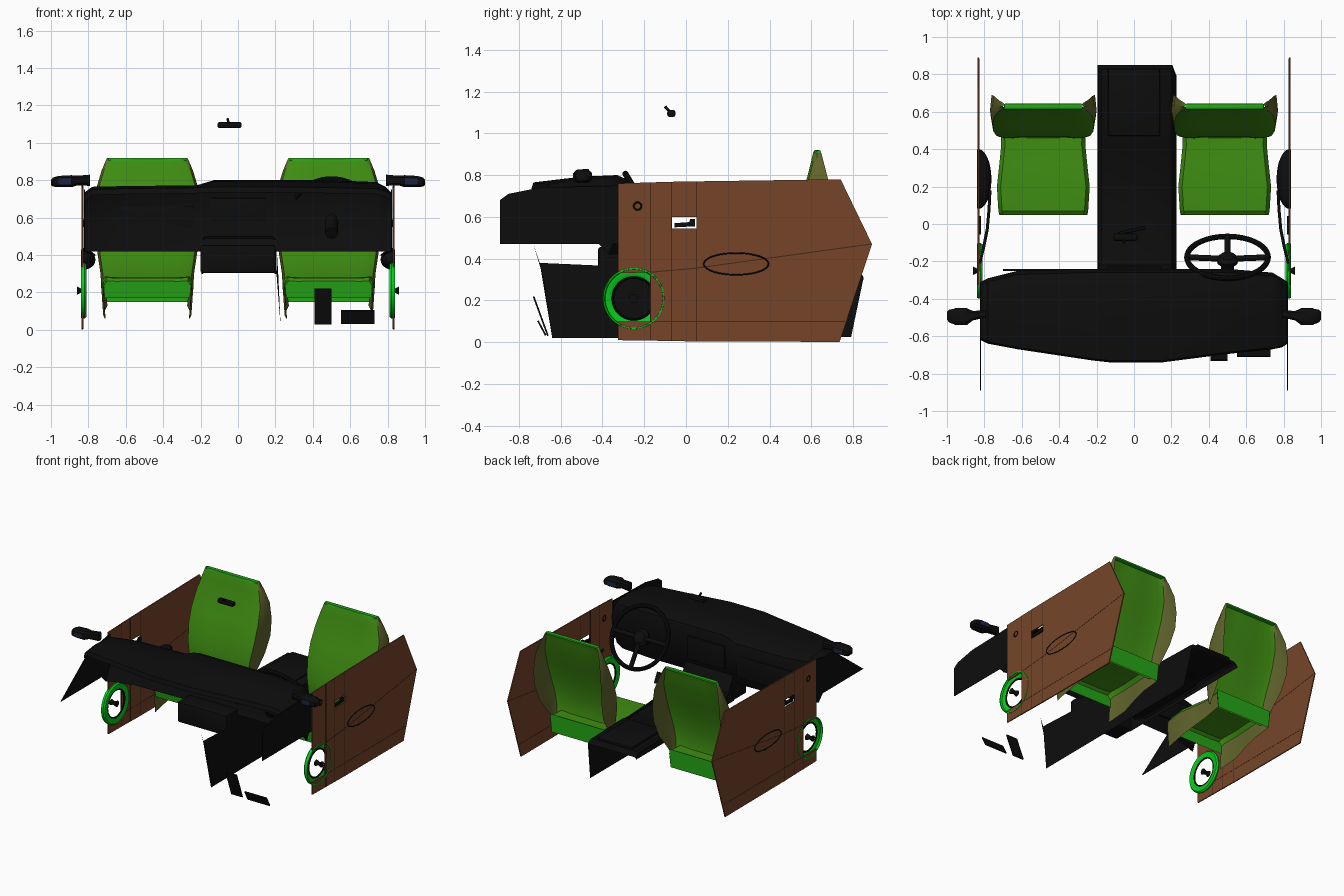
import bpy, bmesh, math
from mathutils import Vector, Matrix

if "Cube" in bpy.data.objects:
    bpy.data.objects.remove(bpy.data.objects["Cube"])


def material(name, r, g, b):
    m = bpy.data.materials.new(name)
    m.use_nodes = True
    m.diffuse_color = (r, g, b, 1)
    m.node_tree.nodes["Principled BSDF"].inputs["Base Color"].default_value = (r, g, b, 1)
    return m


BLACK = material("black_plastic", .004, .004, .004)
BROWN = material("brown_panel", .18, .06, .022)
SEAM = material("dark_brown_seam", .06, .02, .008)
GREEN = material("seat_green", .05, .27, .006)
TRIM = material("seat_trim_green", .018, .38, .008)
OLIVE = material("seat_side_olive", .12, .13, .025)
LIME = material("speaker_green", .002, .6, .012)
NAVY = material("mirror_navy", .012, .018, .05)


def finish(name, bm, mats, smooth=True):
    bmesh.ops.recalc_face_normals(bm, faces=bm.faces)
    me = bpy.data.meshes.new(name)
    bm.to_mesh(me)
    bm.free()
    for m in mats:
        me.materials.append(m)
    ob = bpy.data.objects.new(name, me)
    bpy.context.collection.objects.link(ob)
    if smooth:
        bpy.ops.object.select_all(action='DESELECT')
        ob.select_set(True)
        bpy.context.view_layer.objects.active = ob
        bpy.ops.object.shade_smooth_by_angle(angle=math.radians(35))
    return ob


def loft(name, rows, mats, rule=None, closed=False, caps=False):
    """Skin a grid of points; rule(row, column) picks the material."""
    bm = bmesh.new()
    grid = [[bm.verts.new(p) for p in row] for row in rows]
    n = len(rows[0])
    for i in range(len(grid) - 1):
        for j in range(n if closed else n - 1):
            k = (j + 1) % n
            f = bm.faces.new((grid[i][j], grid[i][k], grid[i + 1][k], grid[i + 1][j]))
            f.material_index = rule(i, j) if rule else 0
    if caps:
        bm.faces.new(grid[0])
        bm.faces.new(grid[-1])
    return finish(name, bm, mats)


def slab(name, outline, x, thick, mat):
    """Plate parallel to the side: outline in (y, z)."""
    rows = [[(x + d, y, z) for y, z in outline] for d in (-thick / 2, thick / 2)]
    return loft(name, rows, [mat], closed=True, caps=True)


def box(name, center, size, mat, rot=(0, 0, 0), bevel=0):
    bm = bmesh.new()
    bmesh.ops.create_cube(bm, size=1)
    bmesh.ops.scale(bm, vec=size, verts=bm.verts)
    if bevel:
        bmesh.ops.bevel(bm, geom=bm.edges[:], offset=bevel, segments=2, affect='EDGES', profile=.5)
    for axis, a in zip("XYZ", rot):
        bmesh.ops.rotate(bm, matrix=Matrix.Rotation(a, 3, axis), verts=bm.verts)
    bmesh.ops.translate(bm, vec=center, verts=bm.verts)
    return finish(name, bm, [mat])


def lathe(name, center, axis, profile, mat, steps=40, stretch=(1, 1)):
    """Spin (radius, height) pairs about an axis through center."""
    q = Vector((0, 0, 1)).rotation_difference(Vector(axis))
    rows = []
    for r, h in profile:
        ring = [(i * 2 * math.pi / steps) for i in range(steps)]
        rows.append([Vector(center) + q @ Vector((r * stretch[0] * math.cos(a), r * stretch[1] * math.sin(a), h))
                     for a in ring])
    return loft(name, rows, [mat], closed=True)


def circle_profile(radius, tube, n=10):
    return [(radius + tube * math.cos(2 * math.pi * i / n), tube * math.sin(2 * math.pi * i / n))
            for i in range(n + 1)]


def tube(name, points, radius, mat):
    cu = bpy.data.curves.new(name, 'CURVE')
    cu.dimensions = '3D'
    cu.bevel_depth = radius
    cu.bevel_resolution = 2
    cu.use_fill_caps = True
    sp = cu.splines.new('POLY')
    sp.points.add(len(points) - 1)
    for p, co in zip(sp.points, points):
        p.co = (*co, 1)
    cu.materials.append(mat)
    ob = bpy.data.objects.new(name, cu)
    bpy.context.collection.objects.link(ob)


# Dashboard: open skin over the top and down the cabin side
rows = []
for x, yf, yr, zf, zt in [(-.82, -.62, -.31, .72, .73), (-.78, -.64, -.29, .75, .76),
                          (-.62, -.67, -.25, .755, .762), (-.22, -.73, -.24, .76, .766),
                          (-.13, -.74, -.24, .765, .8), (.15, -.74, -.24, .765, .8),
                          (.5, -.695, -.24, .76, .8), (.74, -.67, -.26, .755, .79),
                          (.79, -.66, -.29, .74, .765), (.82, -.64, -.31, .72, .73)]:
    rows.append([(x, yf, zf - .03), (x, yf + .01, zf), (x, -.5, (zf + zt) / 2 + .01), (x, yr - .09, zt),
                 (x, yr - .02, zt - .03), (x, yr, zt - .1), (x, yr - .01, .55), (x, yr - .06, .42)])
loft("dashboard", rows, [BLACK])
for s in (1, -1):
    end = [p[1:] for p in rows[0]]
    slab("dashboard_end", end, s * .82, .006, BLACK)
slab("left_front_panel", [(-.89, .47), (-.89, .68), (-.85, .71), (-.7, .74), (-.32, .75), (-.32, .47)],
     .82, .006, BLACK)
slab("right_front_panel", [(-.89, .47), (-.57, .71), (-.32, .75), (-.32, .47)], -.82, .006, BLACK)
box("glove_box", (-.47, -.246, .58), (.46, .012, .16), BLACK, bevel=.004)
box("centre_screen", (0, -.238, .62), (.3, .02, .17), BLACK, bevel=.005)

# Centre console: top skin, short right side, full left side to the floor
rows = []
for y, z in [(.85, .31), (.83, .345), (.46, .355), (.42, .335), (-.1, .335), (-.22, .38), (-.28, .5)]:
    rows.append([(-.195, y, .3), (-.19, y, z - .012), (-.175, y, z), (.18, y, z), (.2, y, z - .012), (.205, y, .3)])
loft("console_top", rows, [BLACK])
loft("console_left_wall", [[(.205, .85, .31), (.205, -.7, .38), (.205, -.73, .47)],
                           [(.228, .79, .025), (.228, -.64, .02), (.215, -.68, .3)]], [BLACK])
box("console_stack", (0, -.34, .38), (.4, .16, .15), BLACK, bevel=.01)
box("console_armrest", (0, .65, .355), (.28, .36, .02), BLACK, bevel=.008)
tube("gear_lever", [(0, -.08, .33), (-.01, -.06, .42)], .012, BLACK)
tube("hand_brake", [(.06, -.02, .34), (-.08, -.05, .37)], .008, BLACK)

# Pedals
box("brake_pedal", (.455, -.695, .125), (.09, .008, .2), BLACK, rot=(math.radians(20), 0, 0))
box("accelerator_pedal", (.64, -.69, .068), (.18, .008, .08), BLACK, rot=(math.radians(28), 0, 0))

# Steering wheel
hub = Vector((.5, -.178, .62))
axis = Vector((0, .4, .24)).normalized()
up = Vector((0, -.24, .4)).normalized()
lathe("steering_rim", hub, axis, circle_profile(.217, .015), BLACK, steps=48)
lathe("steering_hub", hub - axis * .02, axis, [(0, -.01), (.055, -.01), (.06, .01), (.04, .03), (0, .032)], BLACK)
for d in (Vector((1, 0, 0)), Vector((-1, 0, 0)), -up):
    tube("steering_spoke", [hub - axis * .01, hub + d * .215], .016, BLACK)
tube("steering_column", [hub, hub - axis * .2], .035, BLACK)

# Cabin mirror
box("cabin_mirror", (-.045, -.07, 1.095), (.13, .04, .034), BLACK, bevel=.012)
tube("cabin_mirror_stalk", [(-.05, -.075, 1.1), (-.055, -.1, 1.128)], .007, BLACK)


def seat(cx, side):
    # Backrest shell: height, half width, front y, rear y
    levels = [(.2, .245, .475, .5), (.3, .25, .455, .57), (.4, .265, .46, .64), (.52, .282, .485, .68),
              (.64, .285, .525, .69), (.76, .272, .57, .685), (.85, .245, .593, .662),
              (.905, .222, .606, .648)]
    rows = []
    for z, w, f, r in levels:
        half = [(w * .97, r), (w, (f + r) / 2), (w * .95, f + .012), (w * .8, f + .002), (w * .35, f + .006)]
        rows.append([(cx + a, y, z) for a, y in half] + [(cx - a, y, z) for a, y in reversed(half)])
    rows.append([(cx + (x - cx) * .97, .628 + (y - .628) * .7, .918) for x, y, z in rows[-1]])
    loft(side + "_seat_back", rows, [GREEN, OLIVE, TRIM],
         lambda i, j: 2 if i == len(levels) - 1 else (1 if j in (0, 1, 7, 8) else 0))
    box(side + "_seat_top_rim", (cx, .628, .912), (.42, .03, .014), TRIM, bevel=.005)
    # Cushion: y, half width, top height, skirt bottom
    rows = []
    for y, w, z, low in [(.048, .235, .262, .06), (.07, .24, .28, .062), (.2, .248, .285, .08),
                         (.32, .235, .28, .11), (.42, .225, .275, .13), (.56, .23, .28, .15)]:
        half = [(w - .012, low), (w, z - .03), (w - .02, z), (w * .6, z - .004)]
        rows.append([(cx + a, y, h) for a, h in half] + [(cx - a, y, h) for a, h in reversed(half)])
    loft(side + "_seat_cushion", rows, [GREEN, OLIVE, TRIM], lambda i, j: 1 if j in (0, 6) else 0)
    loft(side + "_seat_front", [[(cx + a, .05, .262) for a in (-.235, .235)],
                                [(cx + a, .062, .17) for a in (-.228, .228)]], [TRIM])
    loft(side + "_seat_rear_skirt", [[(cx + a, .56, .28) for a in (-.23, .23)],
                                     [(cx + a, .56, .15) for a in (-.218, .218)]], [TRIM])


def door(s, side):
    X = s * .832
    # Panels leave openings for the speaker and the handle
    panels = {
        "front_lower": [(-.325, .01), (-.325, .1), (-.17, .1), (-.17, .008)],
        "front_upper": [(-.325, .33), (-.325, .76), (-.17, .765), (-.17, .335)],
        "pillar": [(-.17, .008), (-.17, .765), (-.07, .768), (-.07, .006)],
        "handle_lower": [(-.07, .006), (-.07, .545), (.05, .545), (.05, .004)],
        "handle_upper": [(-.07, .6), (-.07, .768), (.05, .77), (.05, .6)],
        "rear_main": [(.05, .004), (.05, .77), (.74, .78), (.89, .47), (.735, .002)]}
    for part, outline in panels.items():
        slab(f"{side}_door_{part}", outline, X, .008, BROWN)
    # Pressed seams
    seams = [((-.17, .008), (-.17, .765)), ((-.07, .006), (-.07, .768)), ((.05, .004), (.05, .54)),
             ((.05, .6), (.05, .77)), ((-.17, .1), (.76, .1)), ((-.17, .335), (.05, .355)),
             ((.05, .355), (.885, .47))]
    for a, b in seams:
        n = Vector((a[1] - b[1], b[0] - a[0])).normalized() * .0025
        slab(side + "_door_seam", [(a[0] + n.x, a[1] + n.y), (b[0] + n.x, b[1] + n.y),
                                   (b[0] - n.x, b[1] - n.y), (a[0] - n.x, a[1] - n.y)], X, .0095, SEAM)
    # Handle lever and lock
    slab(side + "_door_lever", [(-.055, .55), (-.055, .57), (.015, .575), (.02, .59), (.042, .59), (.042, .555)],
         s * .825, .016, BLACK)
    lathe(side + "_door_lock", (X, -.232, .652), (s, 0, 0), circle_profile(.018, .006), BLACK, 20)
    # Armrest bulge inside, with its rim showing outside
    rows = []
    for i in range(7):
        t = i / 6 * math.pi / 2
        rows.append([(X - s * .07 * math.sin(t), .24 + .16 * max(math.cos(t), .02) * math.cos(a),
                      .375 + .055 * max(math.cos(t), .02) * math.sin(a))
                     for a in [k * math.pi / 16 for k in range(32)]])
    loft(side + "_armrest", rows, [BLACK], closed=True)
    rim = [(X + s * .004, .24 + .155 * math.cos(k * math.pi / 20), .375 + .052 * math.sin(k * math.pi / 20))
           for k in range(41)]
    tube(side + "_armrest_rim", rim, .0035, BLACK)
    tube(side + "_door_pull", [(s * .77, .18, .4), (s * .775, .08, .4), (s * .785, -.03, .41),
                               (s * .805, -.13, .42), (s * .825, -.21, .43)], .008, BLACK)
    # Speaker
    c = (s * .82, -.25, .21)
    ax = (s, 0, 0)
    lathe(side + "_speaker_ring", c, ax, [(.1, -.004), (.115, .004), (.136, .006), (.14, .019), (.146, .019),
                                          (.149, .0), (.14, -.01), (.1, -.004)], LIME, 48)
    lathe(side + "_speaker_rim", c, ax, circle_profile(.1, .006), BLACK, 40)
    lathe(side + "_speaker_cone", c, ax, [(0, -.01), (.022, -.01), (.012, .02), (.022, .04), (0, .042)], BLACK, 20)
    # Wing mirror
    rows = []
    for x, y, ry, z, rz in [(.79, -.48, .02, .8, .03), (.86, -.49, .025, .798, .026), (.89, -.495, .042, .795, .032),
                            (.96, -.495, .042, .793, .03), (.99, -.492, .034, .79, .024), (1, -.49, .02, .788, .014)]:
        rows.append([(s * x, y + ry * a, z + rz * b) for a, b in
                     [(-1, -.6), (-1, .6), (-.6, 1), (.6, 1), (1, .6), (1, -.6), (.6, -1), (-.6, -1)]])
    loft(side + "_wing_mirror", rows, [BLACK], closed=True, caps=True)
    for y in (-.538, -.452):
        box(side + "_wing_mirror_glass", (s * .926, y, .794), (.07, .006, .034), NAVY)


for s, side in ((1, "left"), (-1, "right")):
    seat(s * .485, side)
    door(s, side)
